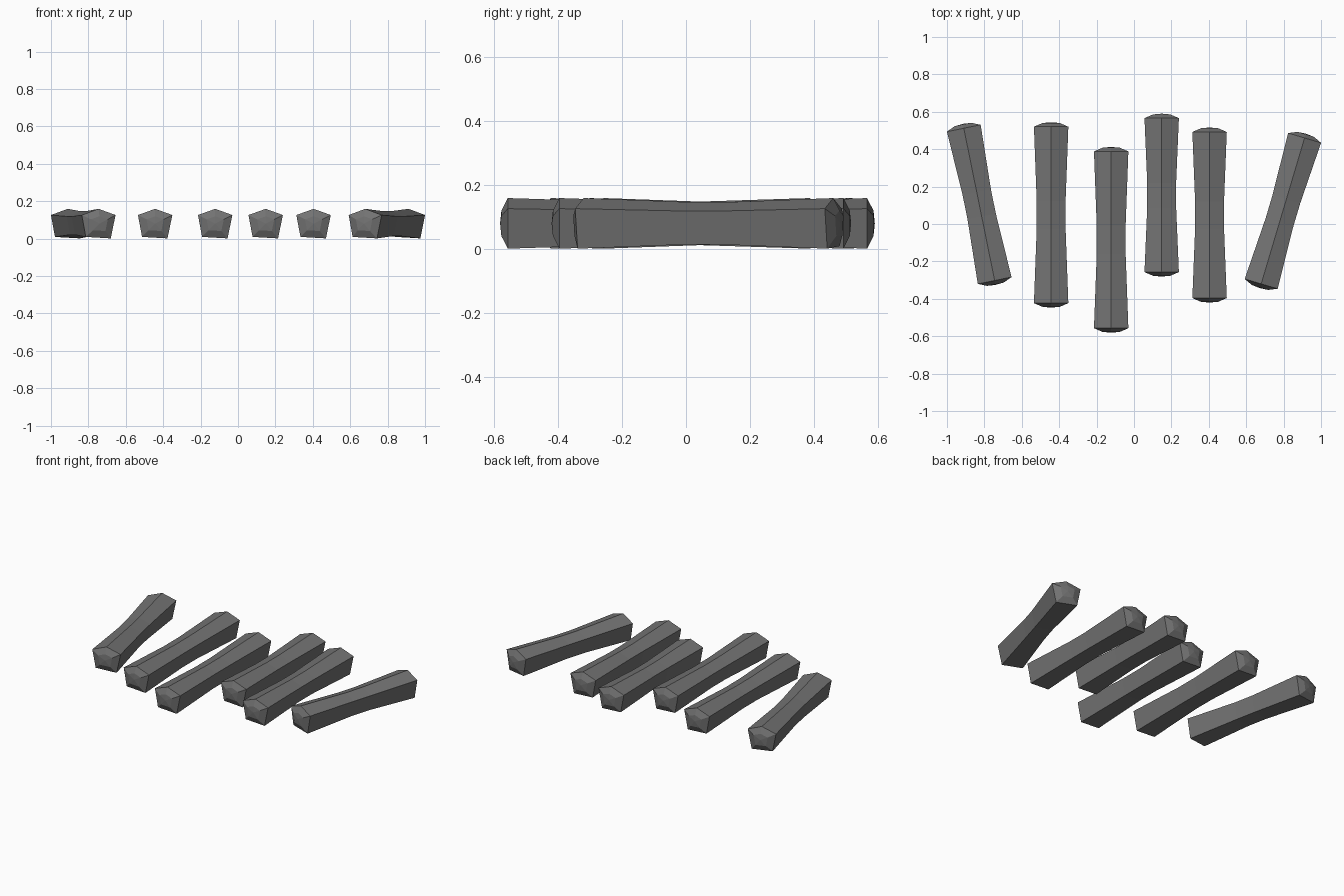
import bpy
import bmesh
from mathutils import Vector

if "Cube" in bpy.data.objects:
    bpy.data.objects.remove(bpy.data.objects["Cube"], do_unlink=True)

# Single dark grey material
GREY = (0.17, 0.17, 0.17, 1)
grey = bpy.data.materials.new("dark_grey")
grey.use_nodes = True
grey.diffuse_color = GREY
shader = grey.node_tree.nodes["Principled BSDF"]
shader.inputs["Base Color"].default_value = GREY
shader.inputs["Roughness"].default_value = 0.9

# Five-sided cross-section: sideways offset and height about the log's axis
AXIS_HEIGHT = 0.08
SECTION = [(0, 0.079), (-0.092, 0.046), (-0.07, -0.071), (0.066, -0.079), (0.092, 0.046)]

# Rings along the log: fraction of length, extra distance past the end, scale
RINGS = [(0, -0.02, 0.5), (0, 0, 1), (0.42, 0, 0.84),
         (0.58, 0, 0.84), (1, 0, 1), (1, 0.02, 0.5)]


def make_log(name, front, back):
    """Waisted five-sided log with shallow domed ends."""
    start, end = (Vector((x, y, AXIS_HEIGHT)) for x, y in (front, back))
    along = (end - start).normalized()
    side = along.cross(Vector((0, 0, 1)))
    bm = bmesh.new()
    rings = []
    for fraction, extra, scale in RINGS:
        centre = start.lerp(end, fraction) + along * extra
        rings.append([bm.verts.new(centre + side * u * scale + Vector((0, 0, v * scale)))
                      for u, v in SECTION])
    count = len(SECTION)
    # Side walls and sloping end facets
    for a, b in zip(rings, rings[1:]):
        for i in range(count):
            j = (i + 1) % count
            bm.faces.new((a[i], a[j], b[j], b[i]))
    # Slightly raised end centres
    for ring, tip in ((rings[0], start - along * 0.024), (rings[-1], end + along * 0.024)):
        peak = bm.verts.new(tip)
        for i in range(count):
            bm.faces.new((ring[i], ring[(i + 1) % count], peak))
    bmesh.ops.recalc_face_normals(bm, faces=bm.faces)
    mesh = bpy.data.meshes.new(name)
    bm.to_mesh(mesh)
    bm.free()
    mesh.materials.append(grey)
    bpy.context.collection.objects.link(bpy.data.objects.new(name, mesh))


# Front and back axis ends of each log, from the right side to the left
make_log("outer_right_log", (-0.745, -0.302), (-0.91, 0.512))
make_log("right_log", (-0.443, -0.423), (-0.443, 0.52))
make_log("middle_right_log", (-0.122, -0.557), (-0.122, 0.388))
make_log("middle_left_log", (0.148, -0.257), (0.148, 0.566))
make_log("left_log", (0.404, -0.396), (0.404, 0.492))
make_log("outer_left_log", (0.68, -0.32), (0.912, 0.46))
